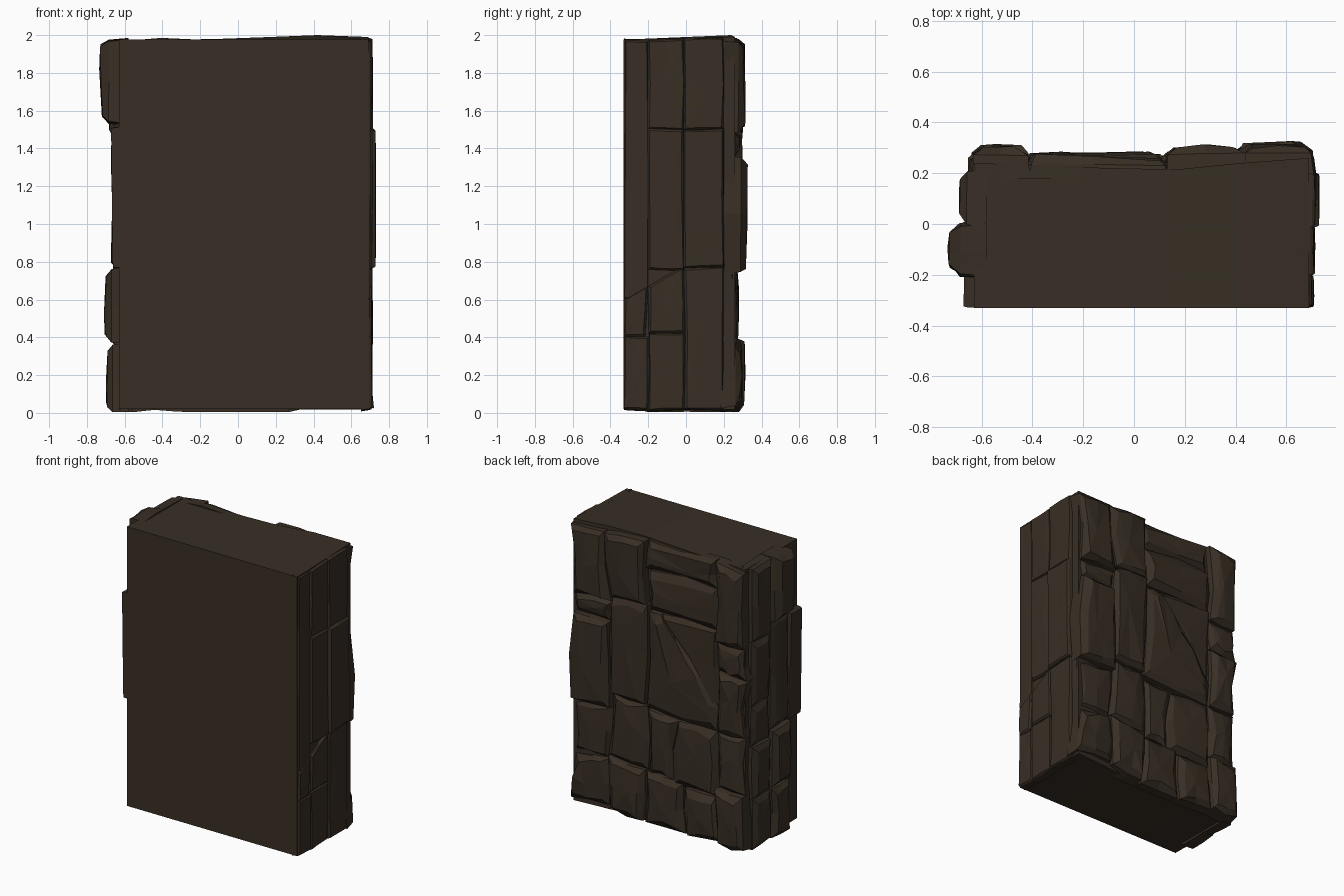
import bpy, bmesh, random
from mathutils import Vector, noise

if "Cube" in bpy.data.objects:
    bpy.data.objects.remove(bpy.data.objects["Cube"])

random.seed(7)
stone_mat = bpy.data.materials.new("dark brown stone")
stone_mat.diffuse_color = (0.040, 0.028, 0.018, 1)
stone_mat.use_nodes = True
stone_mat.node_tree.nodes["Principled BSDF"].inputs["Base Color"].default_value = stone_mat.diffuse_color


def finish(bm, name):
    bmesh.ops.recalc_face_normals(bm, faces=bm.faces)
    me = bpy.data.meshes.new(name)
    bm.to_mesh(me)
    bm.free()
    me.materials.append(stone_mat)
    bpy.context.collection.objects.link(bpy.data.objects.new(name, me))


# Placement of a point (u, v) at distance d on each wall side
SIDES = {
    "back": lambda u, v, d: Vector((u, d, v)),
    "left": lambda u, v, d: Vector((-d, u, v)),
    "right": lambda u, v, d: Vector((d, u, v)),
}


def stone(name, side, poly, base, depth, inset, wobble, shoulder):
    """Faceted stone: base ring, shoulder ring, inset front ring, tilted peak."""
    place = SIDES[side]
    # shared noise makes neighbouring stones follow the same crooked joints
    pts = []
    for i, (u, v) in enumerate(poly):
        u2, v2 = poly[(i + 1) % len(poly)]
        for p in ((u, v), ((u + u2) / 2, (v + v2) / 2)):
            n = noise.noise_vector(Vector((p[0] * 4, p[1] * 4, 3.7)))
            pts.append((p[0] + n.x * wobble, p[1] + n.y * wobble))
    cu = sum(p[0] for p in pts) / len(pts)
    cv = sum(p[1] for p in pts) / len(pts)
    w = max(p[0] for p in pts) - min(p[0] for p in pts)
    h = max(p[1] for p in pts) - min(p[1] for p in pts)
    tilt = .03 if side != "right" else 0
    tu, tv = random.uniform(-tilt, tilt), random.uniform(-tilt, tilt)

    bm = bmesh.new()
    rings = []
    for k, (ins, d) in enumerate(((-0.006, base), (inset * .1, depth - shoulder),
                                  (inset, depth - shoulder * .22))):
        su, sv = 1 - 2 * ins / w, 1 - 2 * ins / h
        ring = []
        for u, v in pts:
            j = wobble * .2 * k
            uu = cu + (u - cu) * su + random.uniform(-j, j)
            vv = cv + (v - cv) * sv + random.uniform(-j, j)
            dd = d + random.uniform(-j, j) * .4
            if k == 2:
                dd += (uu - cu) * tu + (vv - cv) * tv
            co = place(uu, vv, dd)
            co.x = max(-.74, min(.735, co.x))
            co.y = max(-.328, min(.328, co.y))
            co.z = max(0.004, min(1.985, co.z))
            ring.append(bm.verts.new(co))
        rings.append(ring)
    n = len(pts)
    for a, b in zip(rings, rings[1:]):
        for i in range(n):
            bm.faces.new((a[i], a[(i + 1) % n], b[(i + 1) % n], b[i]))
    peak = bm.verts.new(place(cu + random.uniform(-.15, .15) * w,
                              cv + random.uniform(-.15, .15) * h, depth))
    for i in range(n):
        bm.faces.new((rings[2][i], rings[2][(i + 1) % n], peak))
    bm.faces.new(rings[0])
    finish(bm, name)


def rect(u0, u1, v0, v1):
    return [(u0, v0), (u1, v0), (u1, v1), (u0, v1)]


# Wall core: flat front, gently wavy top and back edge
bm = bmesh.new()
sections = []
for x, back, top, bottom in ((-.63, .24, 1.975, .015), (-.35, .23, 1.975, .03),
                             (-.1, .22, 1.98, .02), (.17, .215, 1.99, .02),
                             (.42, .24, 2.0, .018), (.69, .26, 1.99, .018)):
    sections.append([bm.verts.new(c) for c in
                     ((x, -.33, .02), (x, back, bottom), (x, back, top), (x, -.33, 1.976))])
for a, b in zip(sections, sections[1:]):
    for i in range(4):
        bm.faces.new((a[i], a[(i + 1) % 4], b[(i + 1) % 4], b[i]))
bm.faces.new(sections[0])
bm.faces.new(sections[-1])
finish(bm, "wall_core")

# Back stones: x range, z range, depth
back = [
    (.41, .69, 1.50, 1.975, .315), (.14, .41, 1.53, 1.975, .312),
    (-.43, .14, 1.80, 1.97, .268), (-.43, .11, 1.50, 1.80, .280),
    (-.64, -.43, 1.43, 1.97, .308), (.41, .695, 1.37, 1.50, .288),
    (.41, .69, .75, 1.37, .325), (.12, .41, .83, 1.53, .300),
    (-.64, -.43, 1.21, 1.43, .285), (-.64, -.43, .81, 1.21, .295),
    (.41, .69, .36, .75, .278), (.12, .41, .38, .83, .280),
    (-.10, .12, .36, .80, .272), (-.43, -.10, .33, .80, .275),
    (-.64, -.43, .40, .81, .280), (.41, .69, .025, .36, .298),
    (.15, .41, .02, .38, .300), (-.18, .15, .005, .36, .278),
    (-.42, -.18, .015, .33, .285), (-.64, -.42, .015, .40, .315),
]
for i, (x0, x1, z0, z1, d) in enumerate(back):
    stone(f"back_stone_{i + 1}", "back", rect(x0, x1, z0, z1), .18, d, .04, .045, .036)
# Large middle stone split by a slanting crack
stone("back_slab_lower", "back",
      [(.12, .81), (.12, 1.49), (.03, 1.50), (-.20, 1.27), (-.43, .95), (-.43, .80)],
      .18, .283, .05, .04, .034)
stone("back_slab_upper", "back",
      [(.03, 1.50), (-.20, 1.27), (-.43, .95), (-.43, 1.50)], .18, .268, .03, .04, .03)

# Left stones: y range, z range, depth
left = [
    (-.2, 0, 1.53, 1.975, .735), (-.2, 0, .77, 1.52, .668),
    (-.2, 0, .37, .77, .71), (-.2, 0, .01, .36, .70),
    (0, .21, 1.45, 1.97, .690), (0, .21, 1.0, 1.45, .672),
    (0, .21, .72, 1.0, .665), (0, .21, .36, .72, .685), (0, .21, .01, .36, .685),
]
for i, (y0, y1, z0, z1, d) in enumerate(left):
    stone(f"left_stone_{i + 1}", "left", rect(y0, y1, z0, z1), .58, d, .04, .022,
          .02 + (d - .66) * .4)
stone("left_front_slab", "left", rect(-.328, -.2, .77, 1.51), .58, .668, .006, .006, .01)

# Right stones: flatter columns with thin joints
right = [
    (-.2, -.01, 1.50, 1.975, .710), (-.2, -.01, .76, 1.50, .714),
    (-.2, -.01, .02, .42, .708), (-.01, .2, 1.50, 1.98, .716),
    (-.01, .2, .77, 1.50, .731), (-.01, .2, .02, .77, .714),
    (-.328, -.2, .60, 1.975, .702), (-.328, -.2, .02, .40, .708),
]
for i, (y0, y1, z0, z1, d) in enumerate(right):
    stone(f"right_stone_{i + 1}", "right", rect(y0, y1, z0, z1), .65, d, .008, .012, .014)
# Slanting pieces at the lower right side
stone("right_slant_front", "right",
      [(-.328, .40), (-.22, .40), (-.2, .67), (-.328, .60)], .65, .71, .012, .01, .014)
stone("right_slant_middle", "right",
      [(-.2, .42), (-.01, .42), (-.01, .78), (-.2, .67)], .65, .712, .012, .01, .014)
